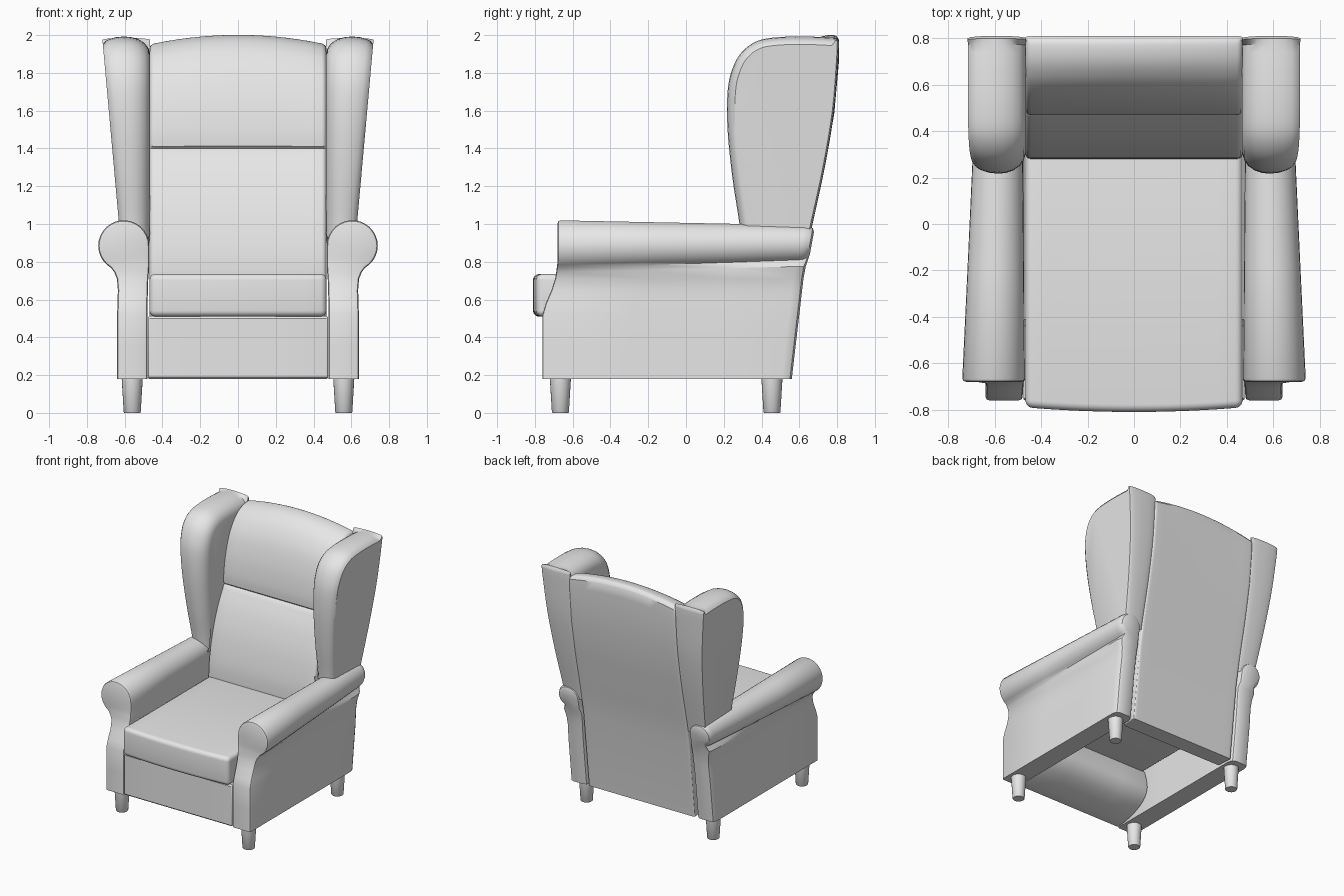
import bpy, bmesh, math
from mathutils import Vector

if "Cube" in bpy.data.objects:
    bpy.data.objects.remove(bpy.data.objects["Cube"])

fabric = bpy.data.materials.new("light grey upholstery")
fabric.diffuse_color = (0.8, 0.8, 0.8, 1)
fabric.use_nodes = True
fabric.node_tree.nodes["Principled BSDF"].inputs["Base Color"].default_value = fabric.diffuse_color


def loft(name, rings, mirror=False, strip=False, angle=35):
    """Skin a list of equal closed rings; cap with n-gons, or with cross strips for paired rings."""
    bm = bmesh.new()
    vs = [[bm.verts.new(p) for p in r] for r in rings]
    n = len(rings[0])
    for a, b in zip(vs, vs[1:]):
        for i in range(n):
            j = (i + 1) % n
            bm.faces.new((a[i], a[j], b[j], b[i]))
    for r in (vs[0], vs[-1]):
        if strip:
            for i in range(n // 2 - 1):
                bm.faces.new((r[i], r[i + 1], r[n - 2 - i], r[n - 1 - i]))
        else:
            bm.faces.new(r)
    bmesh.ops.recalc_face_normals(bm, faces=bm.faces)
    me = bpy.data.meshes.new(name)
    bm.to_mesh(me)
    bm.free()
    me.materials.append(fabric)
    ob = bpy.data.objects.new(name, me)
    bpy.context.collection.objects.link(ob)
    if mirror:
        ob.modifiers.new("mirror", 'MIRROR').use_mirror_merge = False
    bpy.ops.object.select_all(action='DESELECT')
    ob.select_set(True)
    bpy.context.view_layer.objects.active = ob
    bpy.ops.object.shade_smooth_by_angle(angle=math.radians(angle))
    return ob


def lerp(table, z):
    """Piecewise linear lookup."""
    if z <= table[0][0]:
        return table[0][1]
    for (a, u), (b, v) in zip(table, table[1:]):
        if z <= b:
            return u + (v - u) * (z - a) / (b - a)
    return table[-1][1]


def curve(pts, n=4):
    """Catmull-Rom through an open run of points."""
    p = [Vector(q) for q in pts]
    p = [p[0]] + p + [p[-1]]
    out = []
    for i in range(1, len(p) - 2):
        a, b, c, d = p[i - 1:i + 3]
        for k in range(n):
            t = k / n
            out.append(0.5 * (2 * b + (c - a) * t + (2 * a - 5 * b + 4 * c - d) * t * t
                              + (3 * b - a - 3 * c + d) * t ** 3))
    return out + [p[-1]]


def inset(pts, d, back=1.0):
    """Move a clockwise (front, top, back) outline inwards by d; rear-facing points by d * back."""
    out = []
    for i, p in enumerate(pts):
        t = (pts[(i + 1) % len(pts)] - pts[i - 1]).normalized()
        nrm = Vector((t.y, -t.x))
        out.append(p + nrm * d * (back if nrm.x < -0.5 else 1))
    return out


# slope of the whole rear of the chair: z -> y
REAR = [(0.18, 0.56), (0.78, 0.63), (1.0, 0.67), (1.3, 0.735), (1.6, 0.785), (1.9, 0.81)]
FRONT = [(0.52, -0.76), (0.58, -0.742), (0.65, -0.712), (0.72, -0.69), (0.8, -0.68)]


# arms: side panel flowing into a scroll that tapers to the rear
def arm_ring(t, d, dy):
    r, cx, cz = 0.135 - 0.037 * t, 0.605 - 0.025 * t, 0.885 + 0.01 * t
    rows = [(0.18, 0.48, 0.64, 0), (0.35, 0.48, 0.64, 0), (0.52, 0.48, 0.64, 0),
            (0.58, 0.479, 0.638, 0), (0.65, 0.477, 0.636, 0), (0.71, 0.475, 0.641, 0),
            (0.745 + 0.03 * t, 0.472, 0.655, 0.3)]
    for a in range(-60, 88, 12):
        c, s = math.cos(math.radians(a)), math.sin(math.radians(a))
        rows.append((cz + (r - d) * s, cx - r * (c if a > 0 else 1) + (d * c if a > 0 else d),
                     cx + r * c + d * (1 - c), 1))
    left, right = [], []
    for z, xl, xr, roll in rows:
        y0 = lerp(FRONT, z)
        y1 = lerp(REAR, z) + 0.015 * roll
        y = y0 + (y1 - y0) * t + dy
        if roll < 1:
            xl += d
        left.append((xl, y, z))
        right.append((xr - d, y, z))
    return left + right[::-1]


loft("arm", [arm_ring(0, 0.016, 0), arm_ring(0, 0.005, 0.004), arm_ring(0, 0, 0.014),
             arm_ring(0.35, 0, 0), arm_ring(0.7, 0, 0), arm_ring(1, 0, -0.055),
             arm_ring(1, 0.004, -0.03), arm_ring(1, 0.014, -0.01), arm_ring(1, 0.035, 0)],
     mirror=True, strip=True)

# wings: side outline swept outward, fullest in the middle
wing = curve([(0.295, 0.88), (0.28, 1.02), (0.245, 1.25), (0.22, 1.5), (0.22, 1.7), (0.245, 1.82),
              (0.295, 1.91), (0.38, 1.97), (0.5, 1.99), (0.66, 1.992), (0.8, 1.985)])
wing += curve([(0.811, 1.965), (0.808, 1.88), (0.785, 1.6), (0.735, 1.3), (0.67, 1.0), (0.645, 0.88)])
rings = []
for u, d in [(0, 0.09), (0.04, 0.06), (0.12, 0.034), (0.25, 0.014), (0.4, 0.003), (0.55, 0),
             (0.72, 0.004), (0.85, 0.013), (0.94, 0.024), (1, 0.042)]:
    back = 0.25 if u > 0.3 else 0.12
    rings.append([(0.465 + u * (0.63 + 0.09 * (p.y - 1) - 0.465), p.x, p.y)
                  for p in inset(wing, d, back)])
loft("wing", rings, mirror=True)


def cushion(name, profile, half, steps, shape=lambda x, y, z: (x, y, z), edge=0.03, back=1.0):
    """Sweep a side profile across x with rounded ends."""
    ends = [(half - edge * (1 - math.cos(a)), edge * (1 - math.sin(a)))
            for a in [math.radians(k) for k in (0, 22, 45, 67, 90)]]
    inner = half - edge
    xs = [(-x, d) for x, d in ends]
    xs += [(-inner + 2 * inner * k / steps, 0) for k in range(1, steps)]
    xs += ends[::-1]
    loft(name, [[shape(x, p.x, p.y) for p in inset(profile, d, back)] for x, d in xs])


# backrest: lower cushion, crease, head pillow and straight rear panel
rest = [Vector(p) for p in [(0.43, 0.18), (0.4, 0.5), (0.3, 0.58)]]
rest += curve([(0.28, 0.73), (0.29, 0.87), (0.335, 1.08), (0.4, 1.26), (0.47, 1.39)])
rest += [Vector((0.482, 1.4))]
rest += curve([(0.47, 1.412), (0.472, 1.5), (0.495, 1.65), (0.54, 1.8), (0.6, 1.905), (0.66, 1.963),
               (0.72, 1.993), (0.785, 2.0), (0.81, 1.975)])
rest += [Vector((y, z)) for z, y in REAR[::-1]]


def arch(x, y, z):
    return x, y, z - 0.05 * (x / 0.465) ** 2 * max(0, (z - 1.4) / 0.6)


cushion("backrest", rest, 0.468, 14, arch, 0.025, 0.3)


def rounded(y0, y1, z0, z1, r):
    pts = []
    for cy, cz, a0 in [(y0 + r, z0 + r, 270), (y0 + r, z1 - r, 180),
                       (y1 - r, z1 - r, 90), (y1 - r, z0 + r, 0)]:
        for k in range(6):
            a = math.radians(a0 - 18 * k)
            pts.append(Vector((cy + r * math.cos(a), cz + r * math.sin(a))))
    return pts


# seat cushion with a gently bowed front
cushion("seat_cushion", rounded(-0.81, 0.4, 0.51, 0.735, 0.032), 0.468, 12,
        lambda x, y, z: (x, y + (0.02 * (x / 0.468) ** 2 if y < 0 else 0), z), 0.03)

# front rail, rolling back underneath the seat
rail = [Vector((-0.76, 0.19)), Vector((-0.76, 0.35)), Vector((-0.76, 0.5)), Vector((-0.75, 0.512)),
        Vector((-0.44, 0.512))]
rail += curve([(-0.42, 0.45), (-0.41, 0.35), (-0.46, 0.27), (-0.56, 0.215), (-0.68, 0.185), (-0.75, 0.18)])
cushion("front_rail", rail, 0.476, 4, edge=0.008)

# tapered round legs
for y, label in ((-0.665, "front"), (0.455, "rear")):
    rings = []
    for r, z in ((0.042, 0), (0.045, 0.004), (0.056, 0.185)):
        rings.append([(0.56 + r * math.cos(k * math.pi / 12), y + r * math.sin(k * math.pi / 12), z)
                      for k in range(24)])
    loft(label + "_leg", rings, mirror=True)
